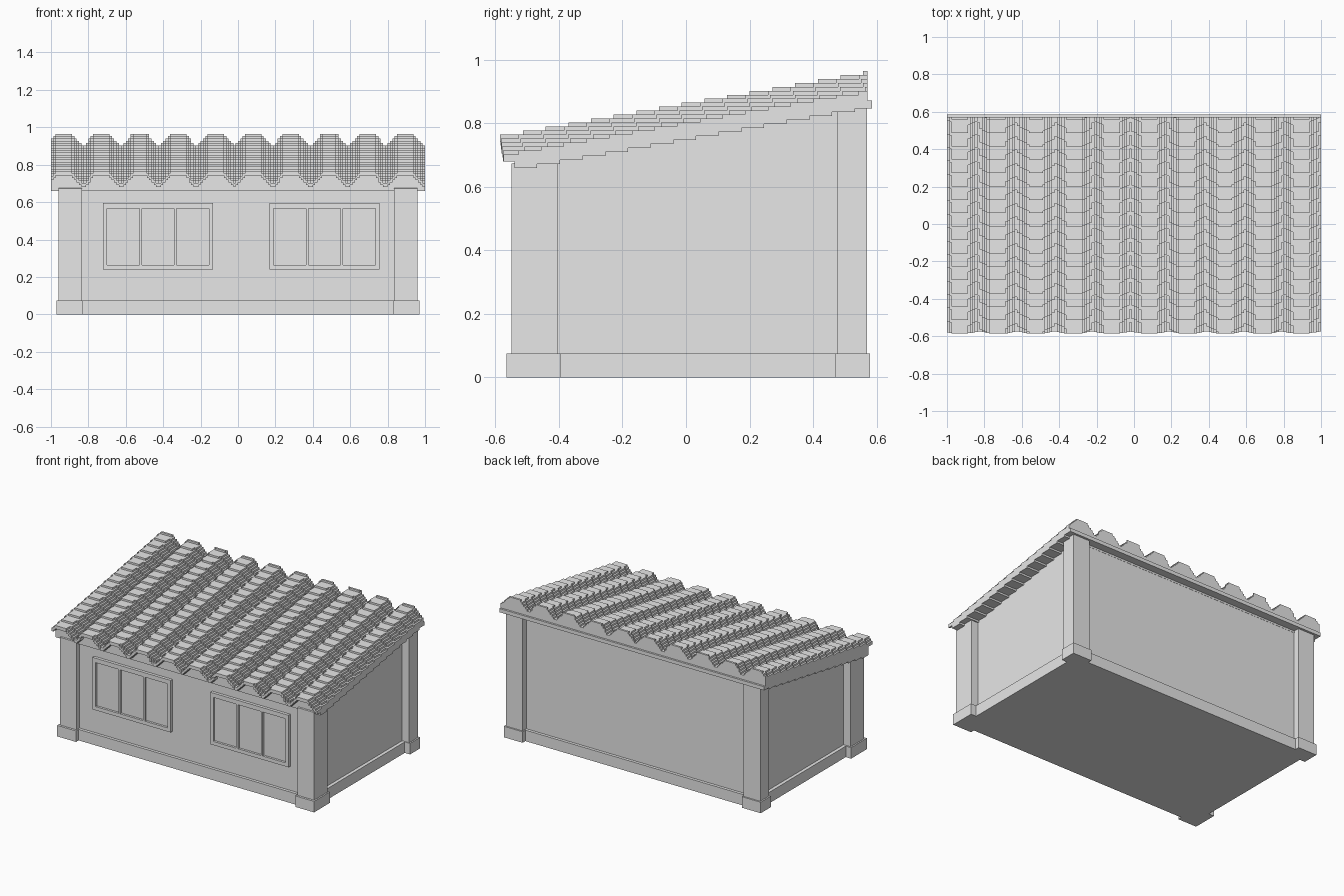
import bpy
import bmesh
import math

cube = bpy.data.objects.get("Cube")
if cube:
    bpy.data.objects.remove(cube, do_unlink=True)

grey = bpy.data.materials.new("plain_grey")
grey.use_nodes = True
colour = (0.8, 0.8, 0.8, 1)
grey.diffuse_color = colour
grey.node_tree.nodes["Principled BSDF"].inputs["Base Color"].default_value = colour

STEP = 0.0125            # height of one roof step
SLOPE = 0.175
FRONT, BACK = -0.585, 0.572


def add_prism(bm, x0, x1, profile):
    """Extrude a closed (y, z) profile from x0 to x1."""
    face = bm.faces.new([bm.verts.new((x0, y, z)) for y, z in profile])
    ext = bmesh.ops.extrude_face_region(bm, geom=[face])
    moved = [g for g in ext["geom"] if isinstance(g, bmesh.types.BMVert)]
    bmesh.ops.translate(bm, verts=moved, vec=(x1 - x0, 0, 0))


def build(name, prisms):
    bm = bmesh.new()
    for p in prisms:
        add_prism(bm, *p)
    bmesh.ops.recalc_face_normals(bm, faces=bm.faces[:])
    mesh = bpy.data.meshes.new(name)
    bm.to_mesh(mesh)
    bm.free()
    mesh.materials.append(grey)
    obj = bpy.data.objects.new(name, mesh)
    bpy.context.collection.objects.link(obj)
    return obj


def rect(y0, y1, z0, z1):
    return [(y0, z0), (y1, z0), (y1, z1), (y0, z1)]


def under_roof(y0, y1):
    """Wall section whose sloped top ends inside the roof slab."""
    def top(y):
        return 0.675 + SLOPE * (y + 0.54)
    return [(y0, 0), (y1, 0), (y1, top(y1)), (y0, top(y0))]


def stairs(y0, y1, base, drop):
    """Stepped line rising from y0 to y1."""
    k = math.floor(drop / STEP + 1e-6)
    pts = [(y0, base + k * STEP)]
    while True:
        k += 1
        y = y0 + (k * STEP - drop) / SLOPE
        if y >= y1 - 0.002:
            break
        pts += [(y, base + (k - 1) * STEP), (y, base + k * STEP)]
    return pts + [(y1, base + (k - 1) * STEP)]


# Walls and plinth
build("walls", [(-0.907, 0.907, under_roof(-0.517, 0.53))])
build("plinth", [(-0.93, 0.93, rect(-0.537, 0.55, 0, 0.075))])

# Corner pillars with square feet
for side, s in (("left", 1), ("right", -1)):
    for end, py, fy in (("front", (-0.55, -0.405), (-0.565, -0.395)),
                        ("back", (0.475, 0.57), (0.47, 0.58))):
        build(f"{end}_{side}_pillar", [(s * 0.835, s * 0.96, under_roof(*py))])
        build(f"{end}_{side}_foot", [(s * 0.828, s * 0.97, rect(*fy, 0, 0.075))])

# Triple windows: raised frame, mullions and recessed panes
for side, cx in (("right", -0.4275), ("left", 0.4625)):
    half, y0, y1 = 0.295, -0.537, -0.51
    bars = [(cx - half, cx + half, rect(y0, y1, 0.24, 0.265)),
            (cx - half, cx + half, rect(y0, y1, 0.565, 0.595))]
    for c, w in ((-0.284, 0.022), (-0.093, 0.014), (0.093, 0.014), (0.284, 0.022)):
        bars.append((cx + c - w / 2, cx + c + w / 2, rect(y0, y1, 0.265, 0.565)))
    build(f"{side}_window_frame", bars)
    build(f"{side}_window_panes", [(cx - 0.28, cx + 0.28, rect(-0.522, y1, 0.26, 0.57))])


# Stepped corrugated roof: runs of equal height across x, each a stepped prism
def ridge_drop(x):
    d = abs((x + 0.93 + 0.10125) % 0.2025 - 0.10125)
    return -0.06 * min(1, max(0, (d - 0.042) / 0.055))


def roof_profile(drop):
    front = FRONT - drop / 6
    top = stairs(front, BACK, 0.765, drop + SLOPE * (front - FRONT))
    lip = top[0][1] - 0.023
    slab = stairs(-0.54, 0.585, 0.66, 0)
    end = slab[-1][1] + 0.025
    return (top + [(BACK, end), (0.585, end)] + slab[::-1]
            + [(-0.54, lip), (front, lip)])


columns = 160
runs = []
for i in range(columns):
    x0 = -1 + i * STEP
    drop = ridge_drop(x0 + STEP / 2)
    if runs and abs(runs[-1][2] - drop) < 1e-4:
        runs[-1][1] = x0 + STEP
    else:
        runs.append([x0, x0 + STEP, drop])
build("corrugated_roof", [(a, b, roof_profile(d)) for a, b, d in runs])
